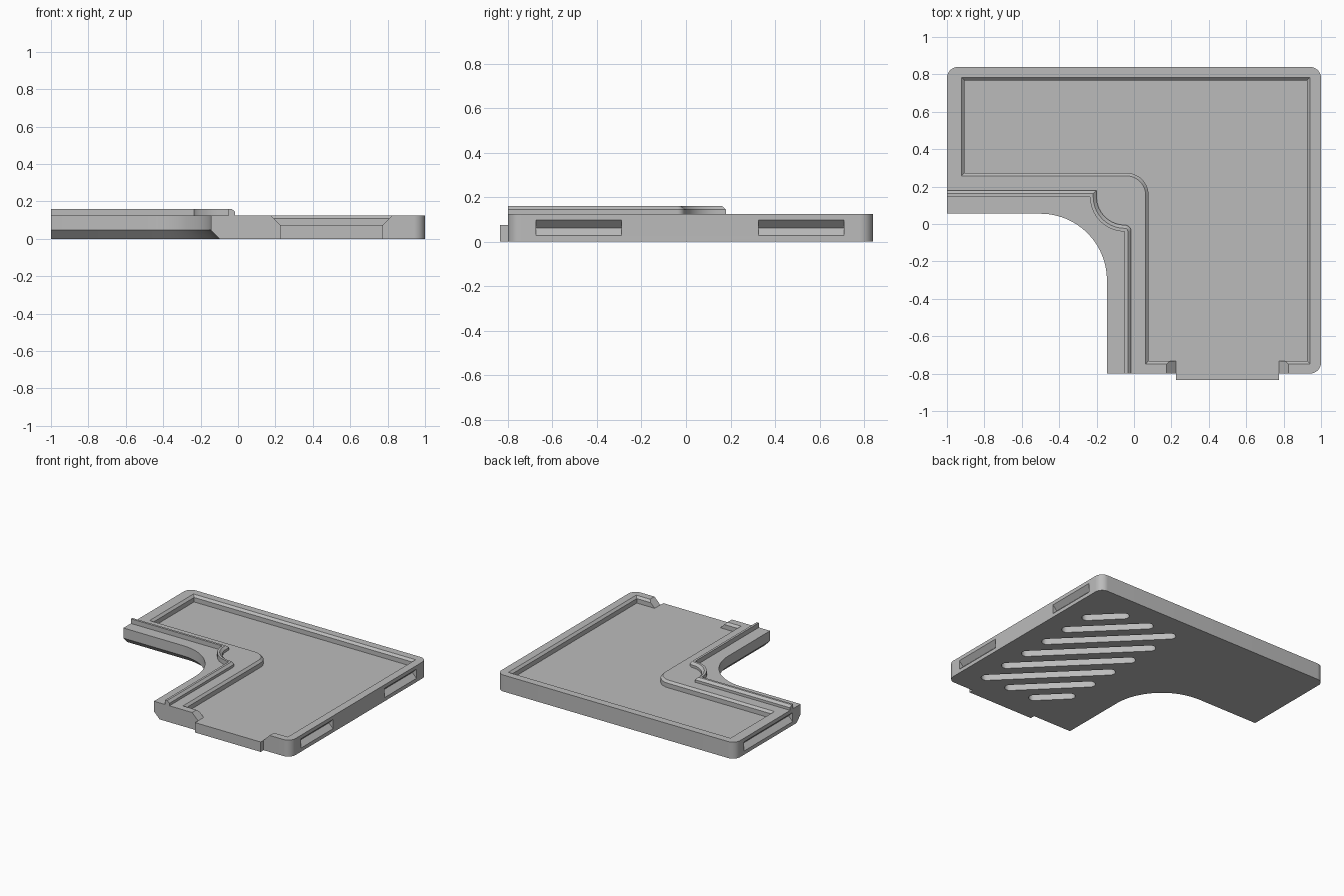
import bpy, bmesh
from math import cos, sin, radians, sqrt

if "Cube" in bpy.data.objects:
    bpy.data.objects.remove(bpy.data.objects["Cube"], do_unlink=True)

grey = bpy.data.materials.new("plain grey")
grey.use_nodes = True
COLOUR = (0.5, 0.5, 0.5, 1)
grey.diffuse_color = COLOUR
grey.node_tree.nodes["Principled BSDF"].inputs["Base Color"].default_value = COLOUR


def arc(cx, cy, r, a0, a1, n=14):
    """Points on an arc, angles in degrees."""
    angles = [radians(a0 + (a1 - a0) * i / n) for i in range(n + 1)]
    return [(cx + r * cos(a), cy + r * sin(a)) for a in angles]


def loft(name, rings, closed=False):
    """Skin equal-length rings; cap the ends, or join last ring to first."""
    bm = bmesh.new()
    loops = [[bm.verts.new(p) for p in ring] for ring in rings]
    n = len(loops[0])
    pairs = list(zip(loops, loops[1:]))
    if closed:
        # Rings run lengthwise here, so the open ends are capped across them
        pairs.append((loops[-1], loops[0]))
        bm.faces.new([l[0] for l in loops])
        bm.faces.new([l[-1] for l in loops])
    else:
        bm.faces.new(loops[0])
        bm.faces.new(loops[-1])
    for a, b in pairs:
        for i in range(n - 1 if closed else n):
            j = (i + 1) % n
            bm.faces.new((a[i], a[j], b[j], b[i]))
    bmesh.ops.remove_doubles(bm, verts=bm.verts, dist=1e-5)
    bmesh.ops.recalc_face_normals(bm, faces=bm.faces)
    mesh = bpy.data.meshes.new(name)
    bm.to_mesh(mesh)
    bm.free()
    mesh.materials.append(grey)
    obj = bpy.data.objects.new(name, mesh)
    bpy.context.collection.objects.link(obj)
    return obj


def at(z, points):
    return [(x, y, z) for x, y in points]


def cut(target, cutter):
    """Subtract the cutter for good and delete it."""
    mod = target.modifiers.new("cut", 'BOOLEAN')
    mod.operation = 'DIFFERENCE'
    mod.solver = 'EXACT'
    mod.object = cutter
    cutter.hide_render = True
    graph = bpy.context.evaluated_depsgraph_get()
    mesh = bpy.data.meshes.new_from_object(target.evaluated_get(graph))
    target.modifiers.clear()
    target.data = mesh
    bpy.data.objects.remove(cutter, do_unlink=True)


# Corner slab with front tongue; c pushes the notch edge inward
def slab_outline(c):
    return ([(-1, 0.055 + c)] + arc(-0.5, -0.3, 0.355 + c, 90, 0, 24)
            + [(-0.145 + c, -0.8), (0.225, -0.8), (0.225, -0.835),
               (0.775, -0.835), (0.775, -0.8)]
            + arc(0.94, -0.74, 0.06, -90, 0)
            + arc(0.94, 0.78, 0.06, 0, 90)
            + arc(-0.94, 0.78, 0.06, 90, 180))


TOP, FLOOR = 0.125, 0.075
slab = loft("corner_slab", [at(0, slab_outline(0.048)),
                            at(0.048, slab_outline(0)),
                            at(TOP, slab_outline(0))])


# Recessed tray with a bevelled rim
def tray_outline(c):
    return ([(-0.906 - c, 0.273 - c)] + arc(-0.04, 0.155, 0.118 - c, 90, 0)
            + [(0.078 - c, -0.732 - c), (0.925 + c, -0.732 - c),
               (0.925 + c, 0.768 + c), (-0.906 - c, 0.768 + c)])


cut(slab, loft("tray_cutter", [at(FLOOR, tray_outline(0)),
                               at(0.109, tray_outline(0)),
                               at(0.135, tray_outline(0.026))]))

# Flared opening above the tongue
def opening(y):
    return [(0.225, y, FLOOR), (0.775, y, FLOOR),
            (0.845, y, 0.145), (0.155, y, 0.145)]


cut(slab, loft("opening_cutter", [opening(-0.9), opening(-0.72)]))


# V-shaped side grooves: two on the +x side, one long one on the -x end
def groove(side, y):
    return [(side * 1.01, y, 0.018), (side * 1.01, y, 0.107),
            (side * 0.965, y, 0.0625)]


for side, y0, y1 in ((1, -0.675, -0.29), (1, 0.325, 0.71), (-1, 0.15, 0.735)):
    cut(slab, loft("groove_cutter", [groove(side, y0), groove(side, y1)]))

# Diagonal round-ended slots underneath, trimmed to a rectangle
R = 0.038
X0, X1, Y0, Y1 = 0.175 + R, 0.852 - R, -0.645 + R, 0.687 - R
for k in range(8):
    total = 1.285 - 0.215 * k
    xa = min(X1, total - Y0)
    xb = max(X0, total - Y1)
    capsule = (arc(xa, total - xa, R, -135, 45)
               + arc(xb, total - xb, R, 45, 225))
    cut(slab, loft("slot_cutter", [at(-0.02, capsule), at(0.045, capsule)]))


# Raised ridge following the notch; d is the distance from its tray side
def ridge_path(d):
    return ([(-1, 0.18 - d), (-0.2 - d, 0.18 - d)]
            + arc(-0.05, 0.145, 0.15 + d, 180, 270)
            + arc(-0.05, -0.04, 0.035 - d, 90, 0, 8)
            + [(-0.015 - d, -0.8)])


section = [(0, TOP), (0, 0.144), (0.018, 0.16), (0.035, 0.16), (0.035, TOP)]
ridge = loft("notch_ridge", [at(z, ridge_path(d)) for d, z in section], closed=True)

# Smooth curved walls, keep hard edges
bpy.ops.object.select_all(action='DESELECT')
for obj in (slab, ridge):
    obj.select_set(True)
bpy.context.view_layer.objects.active = slab
bpy.ops.object.shade_smooth_by_angle(angle=radians(30))
